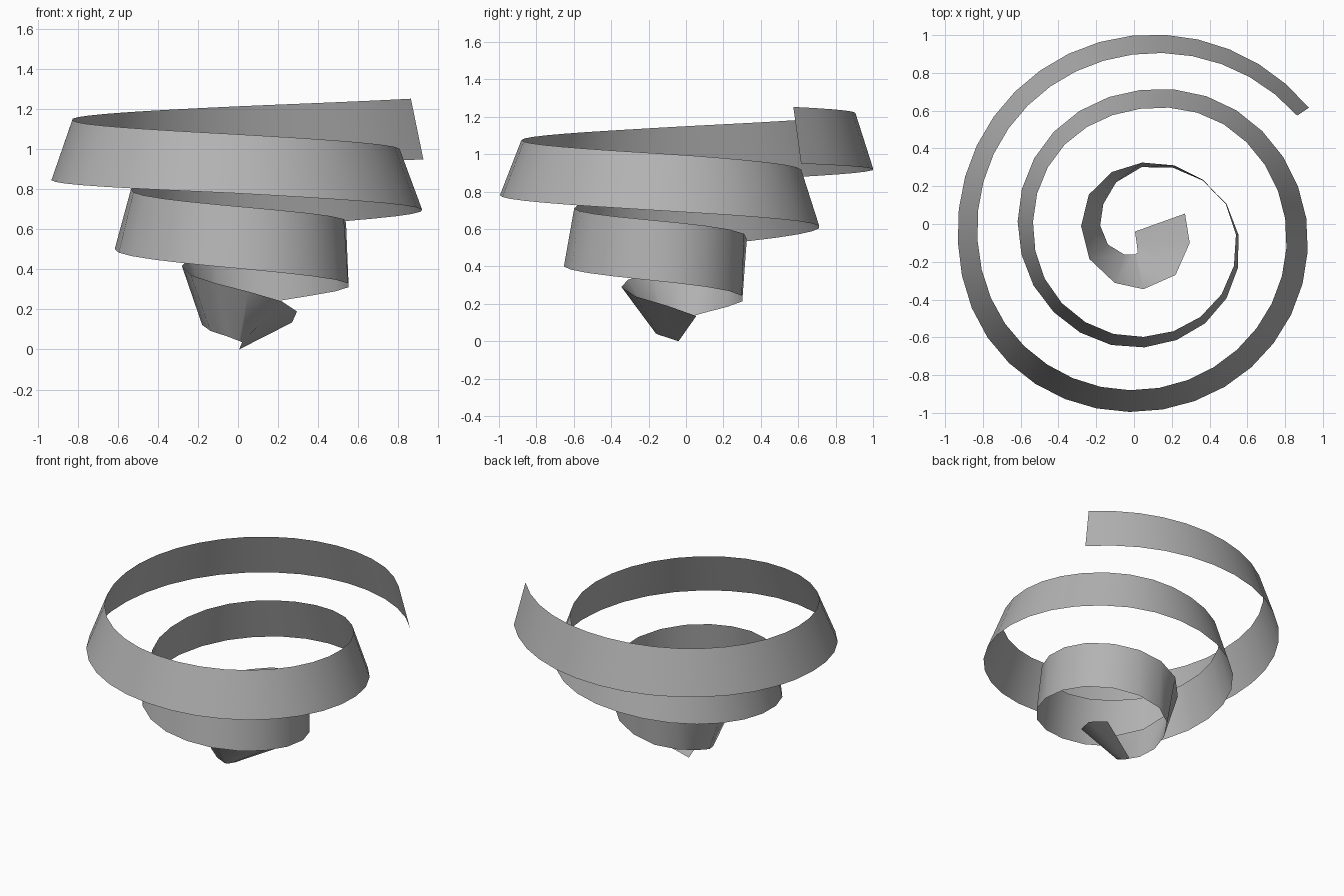
import bpy, bmesh, math

if "Cube" in bpy.data.objects:
    bpy.data.objects.remove(bpy.data.objects["Cube"])

# Radii of lower and upper ribbon edge: first the outer end, then every 45 degrees inward
ANG = [33.6] + list(range(90, 991, 45))
R_LOW = [1.112, .998, .94, .933, .988, .995, .976, .916, .817, .705, .643, .616, .63,
         .655, .637, .54, .39, .288, .205, .18, .175, .165]
R_UP = [1.037, .898, .84, .83, .868, .88, .856, .804, .717, .605, .555, .535, .565,
        .598, .60, .53, .40, .318, .29, .28, .305, .345]
# Heights at the outer end and every 90 degrees
Z_ANG = [33.6] + list(range(90, 991, 90))
Z_LOW = [.95, .915, .85, .78, .69, .60, .50, .405, .305, .205, .125, .05]
Z_UP = [1.253, 1.215, 1.15, 1.075, .995, .90, .80, .715, .63, .54, .42, .305]
# Twisted inner tip: lower point, upper point
TIP = [((.005, -.162, .043), (.05, -.345, .29)), ((.02, -.15, .036), (.22, -.27, .24)),
       ((.014, -.10, .02), (.295, -.10, .19)), ((.005, -.04, 0), (.27, .055, .135))]


def sample(xs, ys, x, smooth):
    """Interpolate a table, linearly or with a cubic Hermite curve."""
    i = max(k for k in range(len(xs) - 1) if xs[k] <= x)
    h = xs[i + 1] - xs[i]
    t = (x - xs[i]) / h
    if not smooth:
        return ys[i] + (ys[i + 1] - ys[i]) * t

    def slope(k):
        a, b = max(k - 1, 0), min(k + 1, len(xs) - 1)
        return (ys[b] - ys[a]) / (xs[b] - xs[a])
    return ((2*t**3 - 3*t*t + 1) * ys[i] + (t**3 - 2*t*t + t) * h * slope(i)
            + (3*t*t - 2*t**3) * ys[i + 1] + (t**3 - t*t) * h * slope(i + 1))


def edge_point(deg, radii, heights):
    r, a = sample(ANG, radii, deg, True), math.radians(deg)
    return (r * math.cos(a), r * math.sin(a), sample(Z_ANG, heights, deg, False))


# Rungs across the ribbon, spaced by roughly equal chords
rungs, deg = [], ANG[0]
while deg < 985:
    rungs.append((edge_point(deg, R_LOW, Z_LOW), edge_point(deg, R_UP, Z_UP)))
    r = max(sample(ANG, R_LOW, deg, True), sample(ANG, R_UP, deg, True))
    deg += math.degrees(.176 / r)
rungs += TIP

# Spiral ribbon surface
bm = bmesh.new()
rows = [[bm.verts.new(p) for p in rung] for rung in rungs]
for (a, b), (c, d) in zip(rows, rows[1:]):
    bm.faces.new((a, b, d, c)[::-1])
mesh = bpy.data.meshes.new("spiral_ribbon")
bm.to_mesh(mesh)
bm.free()
ribbon = bpy.data.objects.new("spiral_ribbon", mesh)
bpy.context.collection.objects.link(ribbon)
for f in mesh.polygons:
    f.use_smooth = True

# Mid grey ribbon colour
grey = bpy.data.materials.new("mid_grey")
grey.diffuse_color = (.45, .45, .45, 1)
grey.use_nodes = True
grey.node_tree.nodes["Principled BSDF"].inputs["Base Color"].default_value = grey.diffuse_color
mesh.materials.append(grey)
